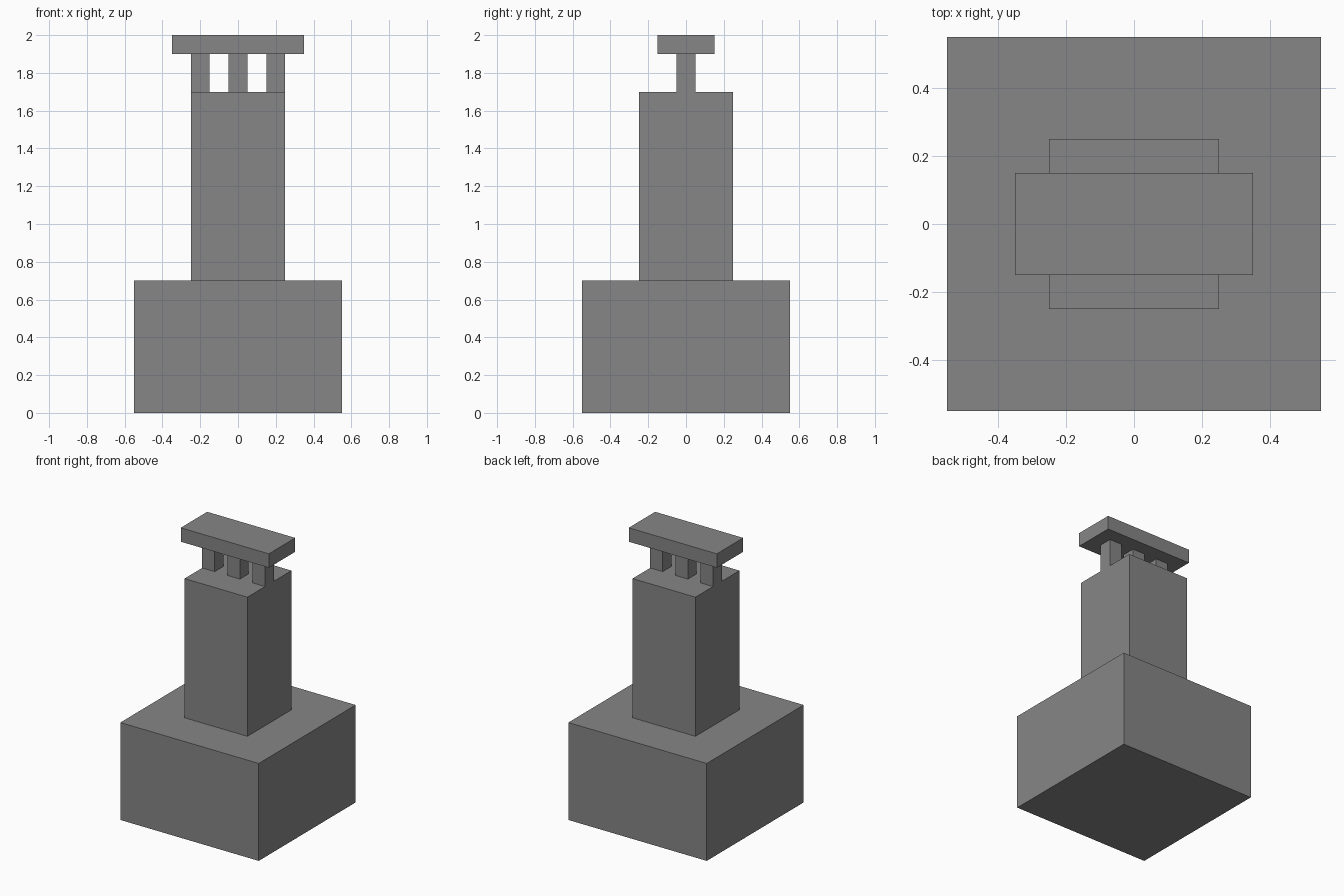
import bpy

# Remove the default cube
default = bpy.data.objects.get("Cube")
if default:
    bpy.data.objects.remove(default, do_unlink=True)

# Single stone colour
stone = bpy.data.materials.new("stone_grey")
stone.use_nodes = True
colour = (0.24, 0.24, 0.24, 1)
stone.diffuse_color = colour
stone.node_tree.nodes["Principled BSDF"].inputs["Base Color"].default_value = colour


def block(name, width, depth, bottom, top, x=0):
    """Add a box standing between two heights."""
    bpy.ops.mesh.primitive_cube_add(size=1, location=(x, 0, (bottom + top) / 2))
    obj = bpy.context.object
    obj.name = name
    obj.scale = (width, depth, top - bottom)
    bpy.ops.object.transform_apply(location=False, rotation=False, scale=True)
    obj.data.materials.append(stone)
    return obj


# Base and tower shaft
block("base", 1.1, 1.1, 0, 0.7)
block("shaft", 0.5, 0.5, 0.7, 1.7)

# Row of posts carrying the flat cap
for side, x in (("right", -0.2), ("middle", 0), ("left", 0.2)):
    block(side + "_post", 0.1, 0.1, 1.7, 1.9, x)
block("cap", 0.7, 0.3, 1.9, 2.0)
